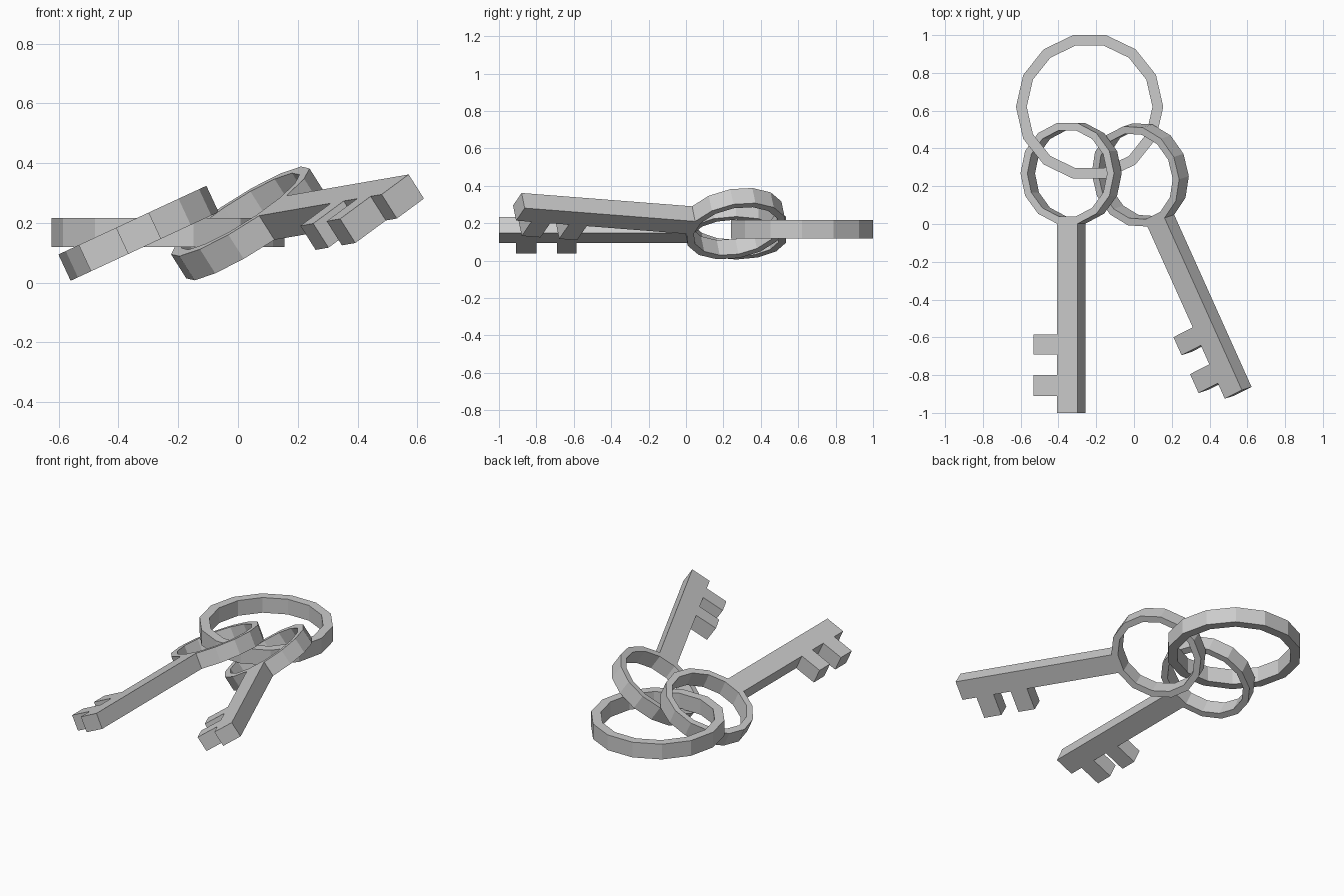
import bpy, bmesh, math
from mathutils import Matrix, Vector

if "Cube" in bpy.data.objects:
    bpy.data.objects.remove(bpy.data.objects["Cube"])

SIDES = 14
THICK = 0.097


def ring(bm, outer, inner):
    """Flat 14-sided band; returns the outer wall faces."""
    loops = []
    for r, z in ((outer, -THICK / 2), (outer, THICK / 2), (inner, THICK / 2), (inner, -THICK / 2)):
        loops.append([bm.verts.new((r * math.cos(math.tau * i / SIDES),
                                    r * math.sin(math.tau * i / SIDES), z)) for i in range(SIDES)])
    walls = []
    for k in range(4):
        a, b = loops[k], loops[(k + 1) % 4]
        for i in range(SIDES):
            j = (i + 1) % SIDES
            f = bm.faces.new((a[i], a[j], b[j], b[i]))
            if k == 0:
                walls.append(f)
    bm.normal_update()
    return walls


def push(bm, face, axis, value):
    """Extrude one face until it lies at the given coordinate."""
    face = bmesh.ops.extrude_discrete_faces(bm, faces=[face])["faces"][0]
    for v in face.verts:
        v.co[axis] = value
    return face


def finish(bm, name, matrix):
    bmesh.ops.recalc_face_normals(bm, faces=bm.faces)
    mesh = bpy.data.meshes.new(name)
    bm.to_mesh(mesh)
    bm.free()
    obj = bpy.data.objects.new(name, mesh)
    obj.matrix_world = matrix
    bpy.context.collection.objects.link(obj)


def frame(x_axis, y_axis, origin):
    y = Vector(y_axis).normalized()
    x = Vector(x_axis)
    x = (x - y * x.dot(y)).normalized()
    m = Matrix((x, y, x.cross(y))).transposed().to_4x4()
    m.translation = origin
    return m


def key(name, matrix):
    bm = bmesh.new()
    # bow, with the shaft drawn out of its lowest wall
    walls = ring(bm, 0.273, 0.233)
    tip = min(walls, key=lambda f: f.calc_center_median().y)
    for y in (-0.853, -0.958, -1.068, -1.178, -1.268):
        tip = push(bm, tip, 1, y)
    # two teeth on the left side of the shaft
    bm.normal_update()
    for mid in (-0.9055, -1.123):
        side = min((f for f in bm.faces if abs(f.calc_center_median().y - mid) < 0.01),
                   key=lambda f: f.calc_center_median().x)
        push(bm, side, 0, -0.198)
    finish(bm, name, matrix)


# carrying ring
bm = bmesh.new()
ring(bm, 0.39, 0.333)
finish(bm, "key_ring", Matrix.Translation((-0.235, 0.62, 0.168)))

# keys
t = math.radians(24.9)
key("left_key", frame((math.cos(t), 0, math.sin(t)), (0, 1, 0), (-0.333, 0.268, 0.165)))
key("right_key", frame((0.745, 0.378, 0.55), (-0.409, 0.910, -0.071), (0.033, 0.26, 0.198)))
